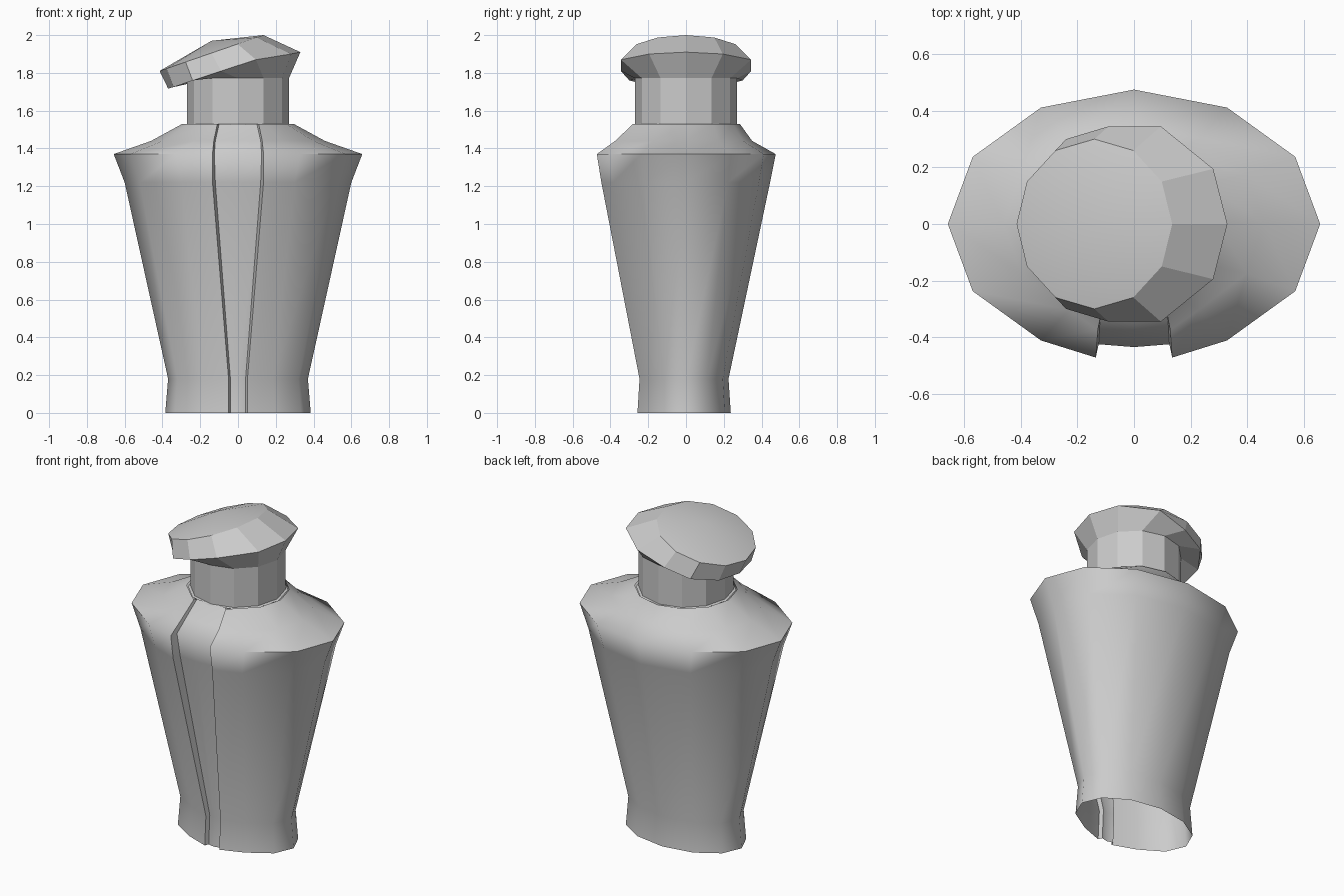
import bpy, math

if "Cube" in bpy.data.objects:
    bpy.data.objects.remove(bpy.data.objects["Cube"])


def make(name, verts, faces, angle=None):
    me = bpy.data.meshes.new(name)
    me.from_pydata(verts, [], faces)
    me.update()
    ob = bpy.data.objects.new(name, me)
    bpy.context.collection.objects.link(ob)
    bpy.ops.object.select_all(action='DESELECT')
    ob.select_set(True)
    bpy.context.view_layer.objects.active = ob
    bpy.ops.object.mode_set(mode='EDIT')
    bpy.ops.mesh.select_all(action='SELECT')
    bpy.ops.mesh.normals_make_consistent(inside=False)
    bpy.ops.object.mode_set(mode='OBJECT')
    if angle:
        bpy.ops.object.shade_smooth_by_angle(angle=math.radians(angle))
    return ob


def loft(rings):
    n = len(rings[0])
    verts = [p for r in rings for p in r]
    faces = [(k * n + i, k * n + (i + 1) % n, (k + 1) * n + (i + 1) % n, (k + 1) * n + i)
             for k in range(len(rings) - 1) for i in range(n)]
    return verts, faces


def circle(r, z):
    return [(r * math.cos(math.tau * i / 12), r * math.sin(math.tau * i / 12), z)
            for i in range(12)]


# Hollow jacket: oval rings with a recessed strip down the front
def jacket_ring(z, rx, ry, edge, front, strip, recess):
    pts = [(rx * math.cos(math.radians(a)), ry * math.sin(math.radians(a)), z)
           for a in range(-60, 241, 30)]
    return pts + [(-edge, -front, z), (-strip, -recess, z), (0, -recess - 0.01, z),
                  (strip, -recess, z), (edge, -front, z)]


levels = [
    (0.00, 0.385, 0.237, 0.050, 0.257, 0.040, 0.232),
    (0.18, 0.370, 0.225, 0.050, 0.246, 0.040, 0.222),
    (1.22, 0.600, 0.445, 0.135, 0.448, 0.120, 0.400),
    (1.37, 0.658, 0.475, 0.135, 0.472, 0.125, 0.425),
    (1.44, 0.460, 0.350, 0.128, 0.375, 0.120, 0.340),
    (1.53, 0.295, 0.285, 0.110, 0.280, 0.100, 0.262),
]
make("jacket", *loft([jacket_ring(*l) for l in levels]), angle=72)

# Neck, twelve flat sides
v, f = loft([circle(0.27, 1.51), circle(0.27, 1.775)])
make("neck", v, f)

# Collar base closing the gap around the neck
v, f = loft([circle(0.285, 1.525), circle(0.265, 1.53)])
make("collar_base", v, f)

# Tilted cap: neck band, wide rim, sloped crown and a soft domed top
half = [(0.33, 0, 1.91), (0.28, 0.195, 1.90), (0.095, 0.345, 1.87), (-0.09, 0.345, 1.81),
        (-0.24, 0.30, 1.76), (-0.34, 0.16, 1.725), (-0.37, 0, 1.717)]
rim = half + [(x, -y, z) for x, y, z in half[5:0:-1]]
crown = []
for i in range(12):
    a = math.tau * i / 12
    x = -0.14 + 0.275 * math.cos(a)
    crown.append((x, 0.30 * math.sin(a), 2.0 + (x - 0.135) * 0.345))
v, f = loft([circle(0.27, 1.772), rim, crown])
make("cap_band", v, f)
dome = [(i, (i + 1) % 12, 12) for i in range(12)]
make("cap_top", crown + [(-0.14, 0, 1.97)], dome, angle=40)
